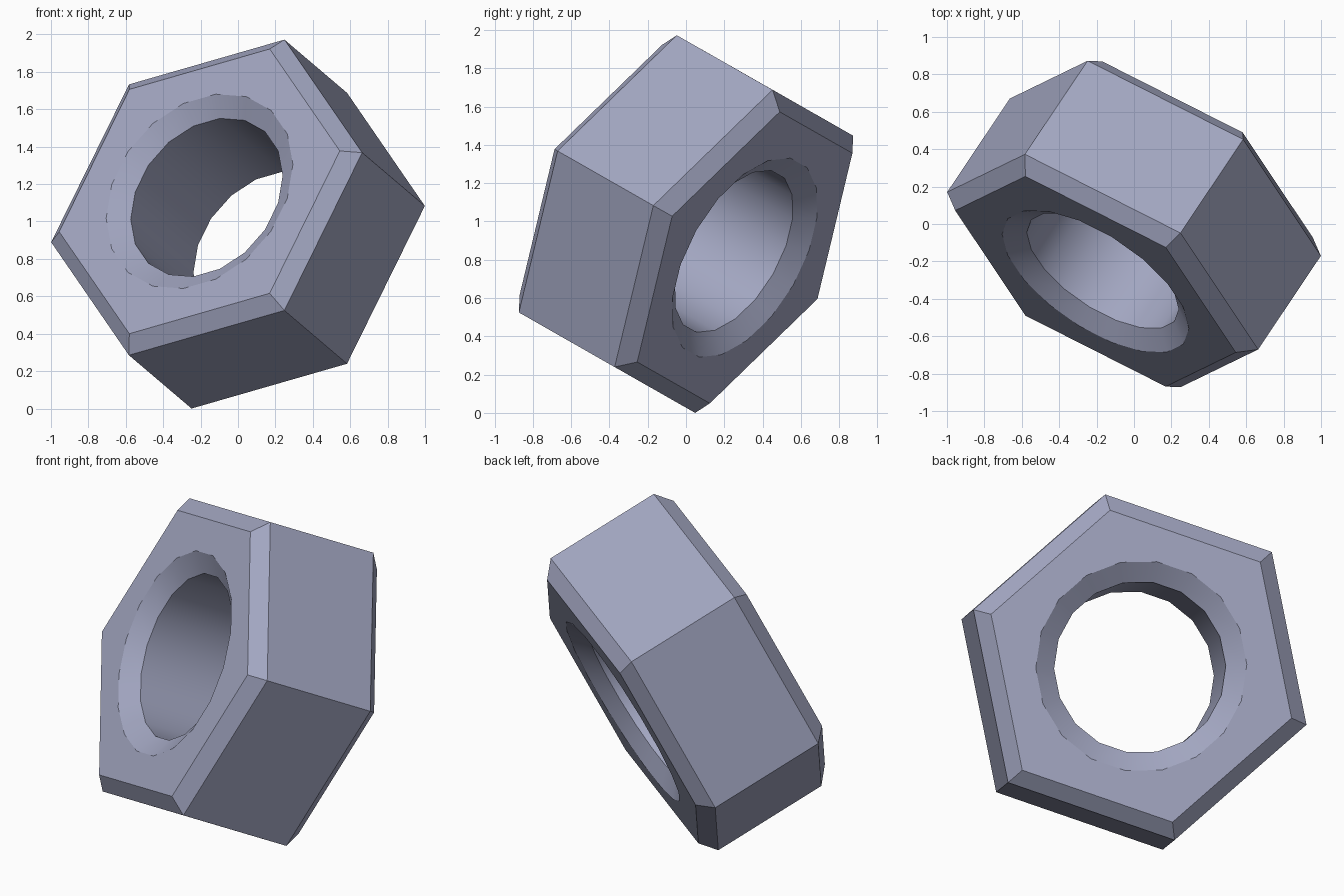
import bpy, bmesh, math
from mathutils import Vector, Matrix

if "Cube" in bpy.data.objects:
    bpy.data.objects.remove(bpy.data.objects["Cube"])

HEX_R, FACE_R = 0.962, 0.868      # corner radius at the sides / on the end faces
RIM_R, BORE_R = 0.578, 0.47       # countersink rim / bore radius
EDGE_H, FACE_H = 0.333, 0.409     # half heights of side walls / whole nut
SEGS = 18

mat = bpy.data.materials.new("blue_grey_metal")
mat.diffuse_color = (0.36, 0.38, 0.53, 1)
mat.use_nodes = True
mat.node_tree.nodes["Principled BSDF"].inputs["Base Color"].default_value = mat.diffuse_color

# tilted axes of the nut: w along the hole, u towards one corner
w = Vector((0.335, 0.5, -0.285)).normalized()
u = Vector((0.42, 0.21, 0.835))
u = (u - w * u.dot(w)).normalized()
v = w.cross(u)

bm = bmesh.new()


def ring(radius, height, n):
    return [bm.verts.new((radius * math.cos(2 * math.pi * i / n),
                          radius * math.sin(2 * math.pi * i / n), height)) for i in range(n)]


def bridge(a, b, smooth=False):
    n = len(a)
    for i in range(n):
        f = bm.faces.new((a[i], a[(i + 1) % n], b[(i + 1) % n], b[i]))
        f.smooth = smooth


# hexagonal outside with bevelled rims
outer = [ring(FACE_R, -FACE_H, 6), ring(HEX_R, -EDGE_H, 6),
         ring(HEX_R, EDGE_H, 6), ring(FACE_R, FACE_H, 6)]
for a, b in zip(outer, outer[1:]):
    bridge(a, b)

# round bore with countersunk ends
inner = [ring(RIM_R, FACE_H, SEGS), ring(BORE_R, EDGE_H, SEGS),
         ring(BORE_R, -EDGE_H, SEGS), ring(RIM_R, -FACE_H, SEGS)]
for a, b in zip(inner, inner[1:]):
    bridge(a, b, True)

# flat end faces: fan from each hexagon corner to the rim
k = SEGS // 6
for hexa, rim in ((outer[0], inner[3]), (outer[3], inner[0])):
    for i in range(6):
        j = (i + 1) % 6
        arc = [rim[(i * k + s) % SEGS] for s in range(k + 1)]
        bm.faces.new([hexa[i], hexa[j]] + arc[::-1])

bmesh.ops.recalc_face_normals(bm, faces=bm.faces[:])
me = bpy.data.meshes.new("hex_nut")
bm.to_mesh(me)
bm.free()
me.materials.append(mat)

# tilt and stand on the ground
rot = Matrix((u, v, w)).transposed()
me.transform(rot.to_4x4())
low = min(p.co.z for p in me.vertices)
me.transform(Matrix.Translation((0, 0, -low)))

nut = bpy.data.objects.new("hex_nut", me)
bpy.context.collection.objects.link(nut)
bpy.context.view_layer.objects.active = nut
nut.select_set(True)
bpy.ops.object.shade_smooth_by_angle(angle=math.radians(30))
